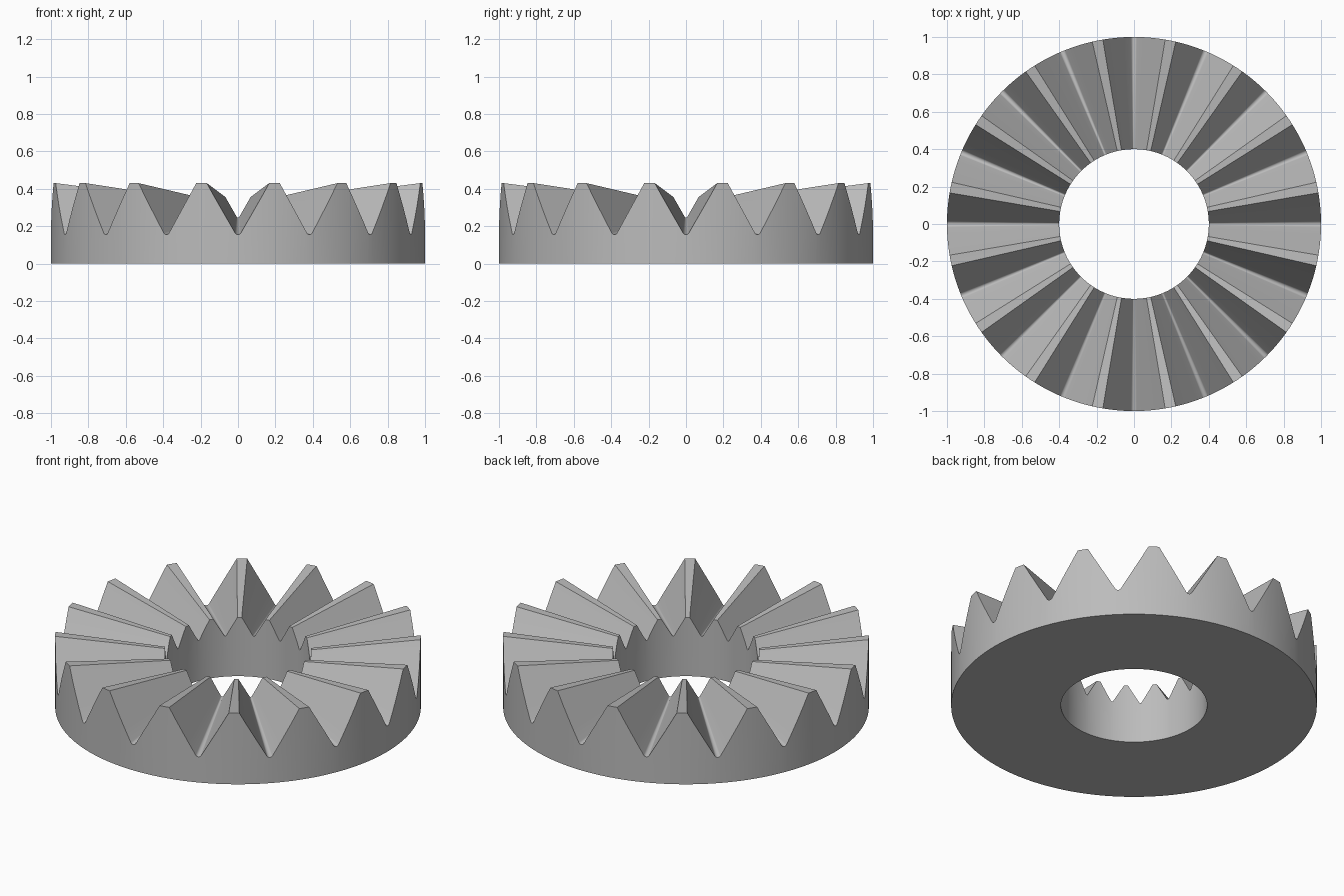
import bpy, bmesh, math

cube = bpy.data.objects.get("Cube")
if cube:
    bpy.data.objects.remove(cube, do_unlink=True)

TEETH = 16
R_OUT, R_IN = 1.0, 0.4
APEX = 0.305            # all tooth edges converge on this height at the axis
CREST, ROOT = 0.43, 0.155
FILLET = 0.018
SLOPE = math.radians(60)
PITCH = 2 * math.pi / TEETH

# Steel material
steel = bpy.data.materials.new("plain grey steel")
steel.use_nodes = True
grey = (0.5, 0.5, 0.5, 1)
steel.diffuse_color = grey
steel.node_tree.nodes["Principled BSDF"].inputs["Base Color"].default_value = grey


def tooth_profile():
    """One pitch, centred on a gap, as (angle, height at the rim)."""
    half = []
    # Rounded root
    arc_steps = 6
    for i in range(arc_steps + 1):
        a = SLOPE * i / arc_steps
        half.append((FILLET * math.sin(a), ROOT + FILLET * (1 - math.cos(a))))
    # Straight flank
    u0, z0 = half[-1]
    flank_steps = 4
    for i in range(1, flank_steps + 1):
        z = z0 + (CREST - z0) * i / flank_steps
        half.append((u0 + (z - z0) / math.tan(SLOPE), z))
    # Project the flat section onto the rim cylinder
    rim = []
    for u, z in half:
        rim.append((math.atan(u), APEX + (z - APEX) / math.hypot(1, u)))
    rim[-1] = (rim[-1][0], CREST)
    mirrored = [(-a, z) for a, z in reversed(rim[1:])]
    return mirrored + rim + [(PITCH / 2, CREST)]


bm = bmesh.new()


def vert(angle, radius, z):
    return bm.verts.new((radius * math.sin(angle), radius * math.cos(angle), z))


# Each station holds outer base, outer top, inner top, inner base
stations = []
for t in range(TEETH):
    for a, z in tooth_profile():
        angle = a + t * PITCH
        z_in = APEX + (z - APEX) * R_IN / R_OUT
        stations.append([vert(angle, R_OUT, 0), vert(angle, R_OUT, z),
                         vert(angle, R_IN, z_in), vert(angle, R_IN, 0)])

# Outer wall, toothed face, bore and flat underside
for i, here in enumerate(stations):
    ahead = stations[(i + 1) % len(stations)]
    for k in range(4):
        n = (k + 1) % 4
        bm.faces.new((here[k], here[n], ahead[n], ahead[k]))
bmesh.ops.recalc_face_normals(bm, faces=bm.faces)

mesh = bpy.data.meshes.new("toothed_ring")
bm.to_mesh(mesh)
bm.free()
mesh.materials.append(steel)
ring = bpy.data.objects.new("toothed_ring", mesh)
bpy.context.collection.objects.link(ring)

# Smooth walls and roots, crisp tooth edges
bpy.ops.object.select_all(action="DESELECT")
ring.select_set(True)
bpy.context.view_layer.objects.active = ring
bpy.ops.object.shade_smooth_by_angle(angle=math.radians(30))
